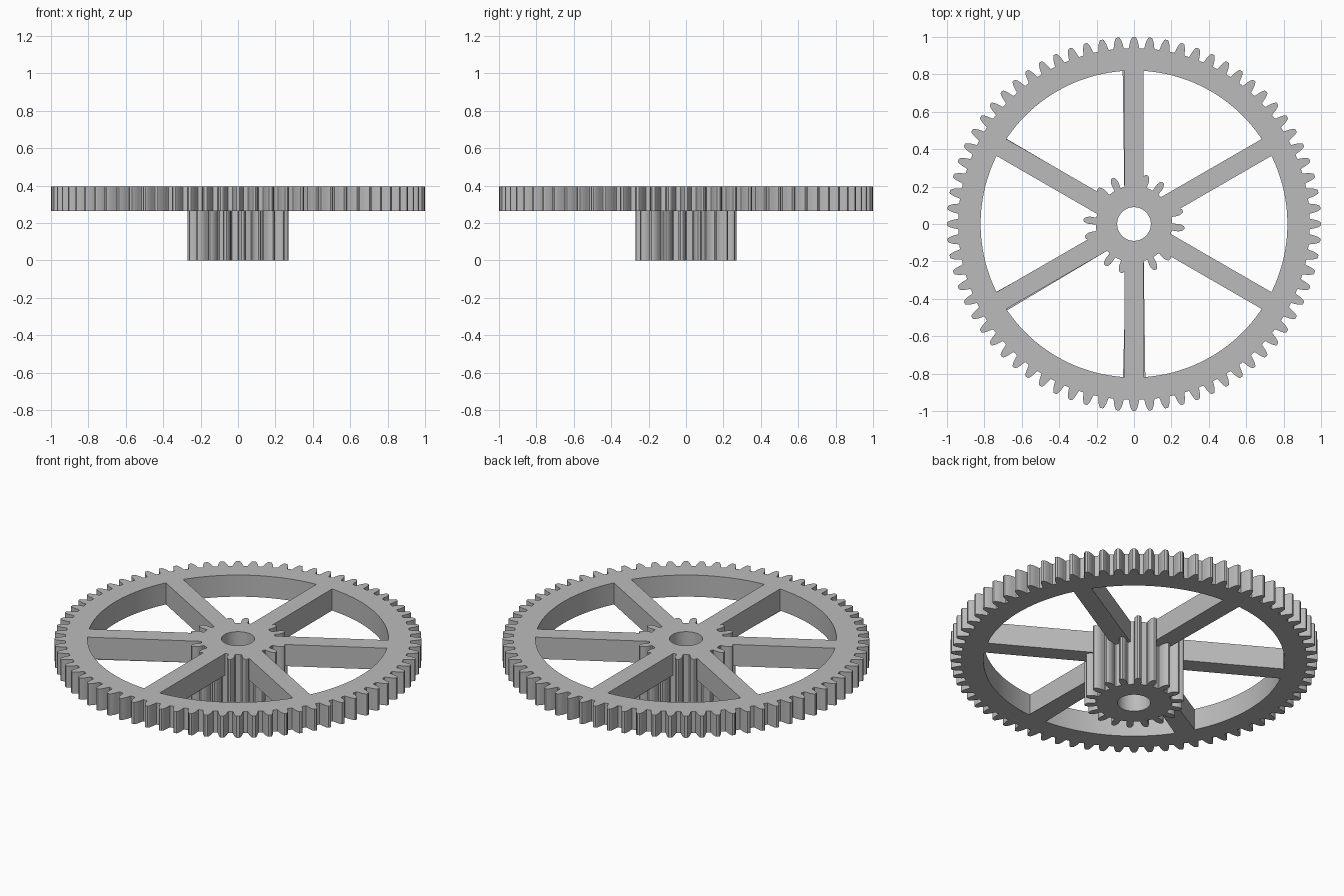
import bpy
import bmesh
from math import pi, sin, cos, tau, radians
from mathutils import Matrix, Vector

cube = bpy.data.objects.get("Cube")
if cube:
    bpy.data.objects.remove(cube)

HEIGHT = 0.395          # top of the whole gear
WHEEL_BASE = 0.265      # underside of the large wheel

grey = bpy.data.materials.new("plain_grey")
grey.use_nodes = True
grey.diffuse_color = (0.5, 0.5, 0.5, 1)
grey.node_tree.nodes["Principled BSDF"].inputs["Base Color"].default_value = (0.5, 0.5, 0.5, 1)


def make_object(name, bm):
    bmesh.ops.recalc_face_normals(bm, faces=bm.faces)
    mesh = bpy.data.meshes.new(name)
    bm.to_mesh(mesh)
    bm.free()
    mesh.materials.append(grey)
    obj = bpy.data.objects.new(name, mesh)
    bpy.context.collection.objects.link(obj)
    return obj


def gear_outline(teeth, flank, phase):
    """Polar outline; flank lists (radius, half width) from root to tip."""
    points = []
    for i in range(teeth):
        mid = phase + tau * i / teeth
        points += [(r, mid - w / r) for r, w in flank]
        points += [(r, mid + w / r) for r, w in reversed(flank)]
        points.append((flank[0][0], mid + pi / teeth))
    return points


def toothed_ring(name, outline, bore, z0, z1):
    """Toothed prism with a round hole, as four bridged loops."""
    bm = bmesh.new()
    loops = []
    for z, inner in ((z0, False), (z1, False), (z1, True), (z0, True)):
        ring = []
        for i, (r, a) in enumerate(outline):
            if inner:
                r, a = bore, outline[0][1] + tau * i / len(outline)
            ring.append(bm.verts.new((r * cos(a), r * sin(a), z)))
        loops.append(ring)
    n = len(outline)
    for k in range(4):
        a, b = loops[k], loops[(k + 1) % 4]
        for i in range(n):
            j = (i + 1) % n
            bm.faces.new((a[i], a[j], b[j], b[i]))
    return make_object(name, bm)


def spoke(angle):
    """Straight bar from the hub into the rim."""
    bm = bmesh.new()
    bmesh.ops.create_cube(bm, size=1)
    inner, outer = 0.15, 0.86
    bmesh.ops.scale(bm, vec=(outer - inner, 0.104, HEIGHT - WHEEL_BASE), verts=bm.verts)
    bmesh.ops.translate(bm, vec=Vector(((inner + outer) / 2, 0, (HEIGHT + WHEEL_BASE) / 2)),
                        verts=bm.verts)
    bmesh.ops.rotate(bm, matrix=Matrix.Rotation(angle, 3, 'Z'), verts=bm.verts)
    return make_object("spoke", bm)


# Rim of the large wheel
rim_flank = [(0.94, 0.029), (0.947, 0.026), (0.96, 0.024), (0.973, 0.021),
             (0.987, 0.016), (0.997, 0.011), (1.0, 0.007)]
gear = toothed_ring("compound_gear", gear_outline(72, rim_flank, 0), 0.82, WHEEL_BASE, HEIGHT)

# Small pinion running the full height, with undercut teeth
pinion_flank = [(0.204, 0.020), (0.210, 0.0165), (0.222, 0.018), (0.234, 0.020),
                (0.246, 0.019), (0.257, 0.0155), (0.266, 0.011), (0.27, 0.006)]
pinion = toothed_ring("pinion", gear_outline(18, pinion_flank, radians(15.3)), 0.09, 0, HEIGHT)

# Fuse the spokes and the pinion into one casting
for part in [spoke(pi / 6 + i * pi / 3) for i in range(6)] + [pinion]:
    union = gear.modifiers.new("union", 'BOOLEAN')
    union.operation = 'UNION'
    union.solver = 'EXACT'
    union.object = part
    bpy.context.view_layer.objects.active = gear
    bpy.ops.object.modifier_apply(modifier=union.name)
    bpy.data.objects.remove(part)

# Merge the leftover flat facets
bm = bmesh.new()
bm.from_mesh(gear.data)
bmesh.ops.remove_doubles(bm, verts=bm.verts, dist=1e-5)
bmesh.ops.dissolve_limit(bm, angle_limit=radians(0.5), verts=bm.verts, edges=bm.edges)
bm.to_mesh(gear.data)
bm.free()

bpy.ops.object.select_all(action='DESELECT')
gear.select_set(True)
bpy.context.view_layer.objects.active = gear
bpy.ops.object.shade_smooth_by_angle(angle=radians(25))
